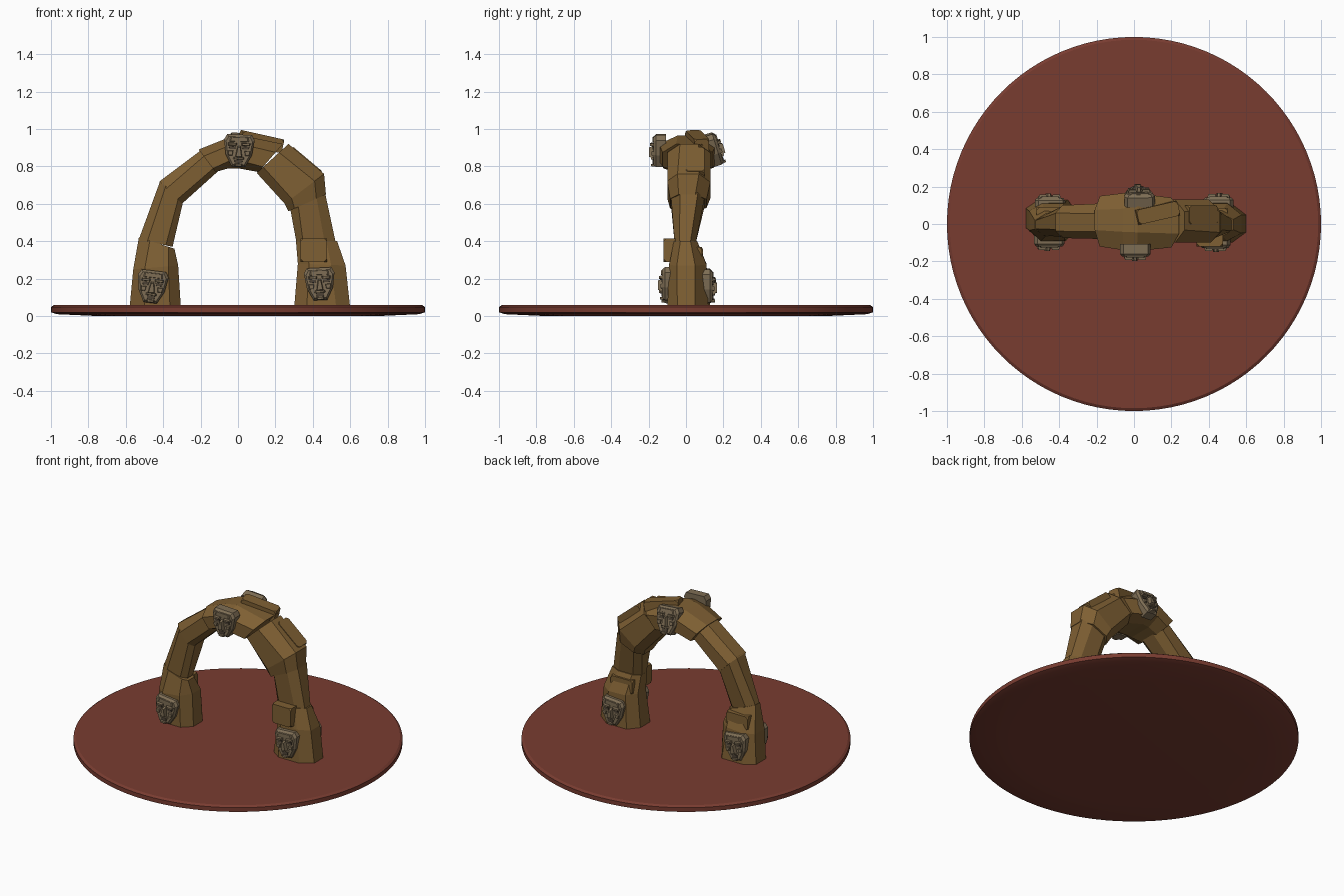
import bpy, bmesh, math, random
from mathutils import Matrix, Vector

random.seed(4)
cube = bpy.data.objects.get("Cube")
if cube:
    bpy.data.objects.remove(cube, do_unlink=True)


def material(name, rgb):
    m = bpy.data.materials.new(name)
    m.use_nodes = True
    m.diffuse_color = (*rgb, 1)
    m.node_tree.nodes["Principled BSDF"].inputs["Base Color"].default_value = (*rgb, 1)
    return m


CLAY = material("red clay", (0.19, 0.045, 0.03))
ROCK = material("ochre rock", (0.21, 0.115, 0.033))
STONE = material("grey stone", (0.21, 0.155, 0.09))
HOLLOW = material("dark hollow", (0.075, 0.055, 0.035))


def finish(name, bm, mats):
    bmesh.ops.recalc_face_normals(bm, faces=bm.faces)
    mesh = bpy.data.meshes.new(name)
    bm.to_mesh(mesh)
    bm.free()
    for m in mats:
        mesh.materials.append(m)
    ob = bpy.data.objects.new(name, mesh)
    bpy.context.collection.objects.link(ob)
    return ob


def loft(name, rings, mat):
    """Skin a row of closed rings and cap both ends."""
    bm = bmesh.new()
    loops = [[bm.verts.new(p) for p in ring] for ring in rings]
    for a, b in zip(loops, loops[1:]):
        n = len(a)
        for i in range(n):
            j = (i + 1) % n
            bm.faces.new((a[i], a[j], b[j], b[i]))
    bm.faces.new(loops[0])
    bm.faces.new(loops[-1])
    return finish(name, bm, [mat])


def hull(bm, pts, mat=0):
    verts = [bm.verts.new(p) for p in pts]
    res = bmesh.ops.convex_hull(bm, input=verts)
    for f in res["geom"]:
        if isinstance(f, bmesh.types.BMFace):
            f.material_index = mat


# Round ground disc
N = 96
profile = [(0.75, 0.0), (0.97, 0.01), (1.0, 0.02), (1.0, 0.048), (0.985, 0.058)]
disc = loft("ground_disc", [[(r * math.cos(math.tau * i / N), r * math.sin(math.tau * i / N), z)
                             for i in range(N)] for r, z in profile], CLAY)
bpy.ops.object.select_all(action="DESELECT")
disc.select_set(True)
bpy.context.view_layer.objects.active = disc
bpy.ops.object.shade_smooth_by_angle(angle=math.radians(30))

# Arch chunks: stations of outer x, z, inner x, z, front y, back y
SECTION = [(0, .25), (0, .75), (.2, 1), (.72, 1), (1, .74), (1, .26), (.72, 0), (.2, 0)]


def chunk(name, stations):
    rings = []
    for ox, oz, ix, iz, y0, y1 in stations:
        ring = []
        for t, s in SECTION:
            t += random.uniform(-.04, .04) if 0 < t < 1 else 0
            s += random.uniform(-.07, .07) if 0 < s < 1 else 0
            ring.append((ix + (ox - ix) * t, y0 + (y1 - y0) * s, iz + (oz - iz) * t))
        rings.append(ring)
    loft(name, rings, ROCK)


chunk("left_foot", [(.60, .04, .30, .04, -.10, .12), (.575, .27, .32, .28, -.09, .11),
                    (.53, .40, .31, .40, -.065, .06)])
chunk("left_shin", [(.525, .38, .315, .38, -.06, .05), (.465, .66, .28, .57, -.08, .10)])
chunk("left_shoulder", [(.47, .65, .27, .56, -.085, .11), (.46, .76, .25, .60, -.10, .13),
                        (.27, .92, .10, .765, -.10, .13)])
chunk("keystone", [(.24, .92, .11, .77, -.125, .14), (.02, .965, .0, .79, -.145, .165),
                   (-.06, .95, -.05, .79, -.14, .165), (-.21, .89, -.12, .77, -.12, .15)])
chunk("right_shoulder", [(-.20, .885, -.10, .78, -.08, .11), (-.42, .72, -.30, .60, -.075, .10)])
chunk("right_shin", [(-.415, .725, -.295, .605, -.07, .095), (-.53, .41, -.35, .37, -.06, .05)])
chunk("right_foot", [(-.53, .42, -.34, .36, -.065, .055), (-.56, .25, -.32, .27, -.09, .11),
                     (-.58, .04, -.305, .04, -.09, .13)])


# Loose slabs and ledges sitting on the arch
def slab(name, x, y, z, taper=.015):
    bm = bmesh.new()
    (x0, x1), (y0, y1), (z0, z1) = x, y, z
    c = Vector(((x0 + x1) / 2, (y0 + y1) / 2, (z0 + z1) / 2))
    pts = []
    for a in x:
        for b in y:
            for d in z:
                p = Vector((a, b, d))
                for k in range(3):
                    q = p.copy()
                    q[k] += math.copysign(taper, c[k] - p[k])
                    pts.append(q)
    hull(bm, pts)
    return finish(name, bm, [ROCK])


slab("left_front_ledge", (.335, .475), (-.12, .02), (.29, .415))
slab("left_back_ledge", (.34, .50), (0, .085), (.28, .37))
slab("right_back_ledge", (-.52, -.36), (0, .09), (.27, .36))
top_slab = slab("top_slab", (-.115, .115), (-.04, .04), (-.05, .025))
top_slab.matrix_world = (Matrix.Translation((.125, .06, .945)) @ Matrix.Rotation(.22, 4, "Y")
                         @ Matrix.Rotation(.22, 4, "Z"))
ridge = slab("shoulder_ridge", (-.10, .10), (-.05, .05), (-.05, .012))
ridge.matrix_world = Matrix.Translation((.365, .05, .83)) @ Matrix.Rotation(.70, 4, "Y")


# Carved masks, facing -y before they are turned
def block(bm, cx, cz, top, bottom, h, y0, y1, mat=0, shrink=.7):
    pts = []
    for y, k in ((y0, 1), (y1, shrink)):
        for w, s in ((top, 1), (bottom, -1)):
            pts += [(cx + e * k * w / 2, y, cz + s * k * h / 2) for e in (-1, 1)]
    hull(bm, pts, mat)


def mask(name, loc, back=False, roll=0, tilt=0):
    bm = bmesh.new()
    half = [(.066, .088), (.082, .06), (.07, -.02), (.036, -.085)]
    outline = half + [(-x, z) for x, z in reversed(half)]
    hull(bm, [(x * k, y, z * k) for y, k in ((.035, 1), (-.018, 1), (-.032, .86))
              for x, z in outline])
    block(bm, 0, .062, .12, .13, .03, -.02, -.038)             # forehead
    block(bm, 0, -.005, .018, .042, .07, -.025, -.056)         # nose
    block(bm, 0, -.038, .06, .066, .014, -.025, -.044)         # upper lip
    block(bm, 0, -.075, .05, .04, .016, -.02, -.044)           # chin
    block(bm, 0, -.056, .046, .04, .02, -.028, -.036, 1, .9)   # mouth
    for s in (-1, 1):
        block(bm, s * .036, .036, .052, .05, .016, -.025, -.05)          # brow
        block(bm, s * .036, .017, .04, .032, .016, -.028, -.036, 1, .9)  # eye
        block(bm, s * .045, -.012, .036, .026, .03, -.02, -.042)         # cheek
    ob = finish(name, bm, [STONE, HOLLOW])
    ob.matrix_world = (Matrix.Translation(loc) @ Matrix.Rotation(math.pi if back else 0, 4, "Z")
                       @ Matrix.Rotation(tilt, 4, "X") @ Matrix.Rotation(roll, 4, "Y"))


mask("right_front_mask", (-.46, -.088, .155), roll=.12)
mask("left_front_mask", (.437, -.095, .17), roll=-.05)
mask("top_front_mask", (.005, -.142, .882), roll=.04)
mask("right_back_mask", (-.455, .108, .16), True, roll=-.1)
mask("left_back_mask", (.455, .11, .155), True, roll=.08)
mask("top_back_mask", (.025, .148, .888), True, roll=-.08, tilt=-.3)
